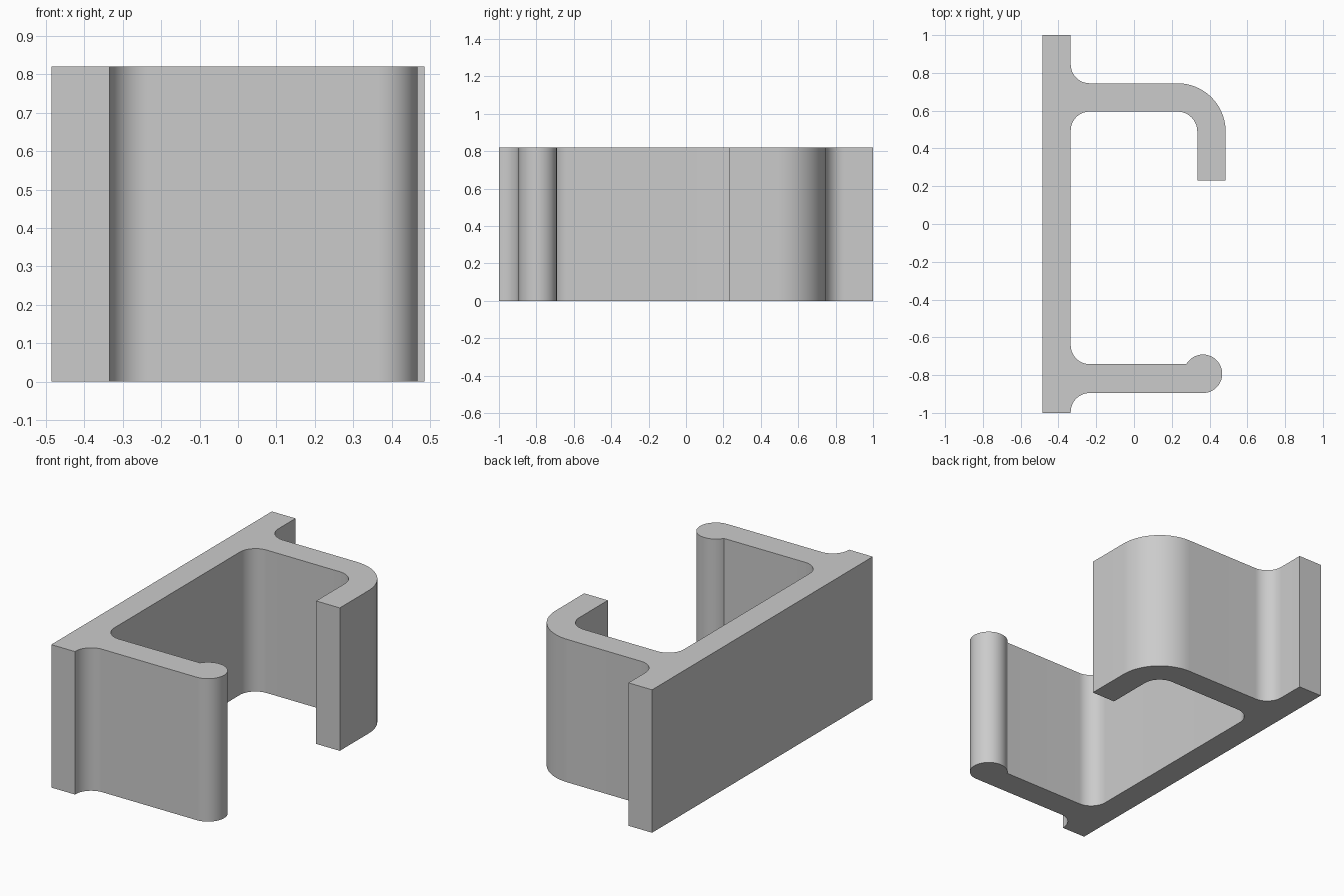
import bpy
import bmesh
from math import radians, cos, sin

cube = bpy.data.objects.get("Cube")
if cube:
    bpy.data.objects.remove(cube, do_unlink=True)

HEIGHT = 0.82
BACK, FACE, TIP = -0.485, -0.335, 0.485   # plate back, plate face, hook outside
FILLET = 0.1


def arc(cx, cy, r, start, end, steps=16):
    """Points along an arc, angles in degrees."""
    angles = [radians(start + (end - start) * i / steps) for i in range(steps + 1)]
    return [(cx + r * cos(a), cy + r * sin(a)) for a in angles]


def root(y, start, end):
    """Fillet where an arm meets the plate."""
    return arc(FACE + FILLET, y, FILLET, start, end)


# Cross-section, counter-clockwise
profile = [(BACK, -1), (FACE, -1)]
profile += root(-0.995, 180, 90)                    # front arm, outer fillet
profile += arc(0.365, -0.793, 0.102, -90, 149, 40)  # rounded bead
profile += root(-0.642, 270, 180)                   # front arm, inner fillet
profile += root(0.495, 180, 90)                     # rear arm, inner fillet
profile += arc(0.23, 0.49, 0.105, 90, 0)            # hook, inside bend
profile += [(0.335, 0.23), (TIP, 0.23)]             # hook end
profile += arc(0.23, 0.49, 0.255, 0, 90, 24)        # hook, outside bend
profile += root(0.845, 270, 180)                    # rear arm, outer fillet
profile += [(FACE, 1), (BACK, 1)]

# Extrude the section upwards
bm = bmesh.new()
base = bm.faces.new([bm.verts.new((x, y, 0)) for x, y in profile])
top = bmesh.ops.extrude_face_region(bm, geom=[base], use_keep_orig=True)["geom"]
bmesh.ops.translate(bm, vec=(0, 0, HEIGHT),
                    verts=[g for g in top if isinstance(g, bmesh.types.BMVert)])
bmesh.ops.recalc_face_normals(bm, faces=bm.faces)
mesh = bpy.data.meshes.new("clip_bracket")
bm.to_mesh(mesh)
bm.free()

bracket = bpy.data.objects.new("clip_bracket", mesh)
bpy.context.collection.objects.link(bracket)

# Plain grey
grey = bpy.data.materials.new("grey")
grey.use_nodes = True
colour = (0.6, 0.6, 0.6, 1)
grey.diffuse_color = colour
grey.node_tree.nodes["Principled BSDF"].inputs["Base Color"].default_value = colour
mesh.materials.append(grey)

# Smooth bends, sharp corners
bpy.ops.object.select_all(action="DESELECT")
bracket.select_set(True)
bpy.context.view_layer.objects.active = bracket
bpy.ops.object.shade_smooth_by_angle(angle=radians(30))
